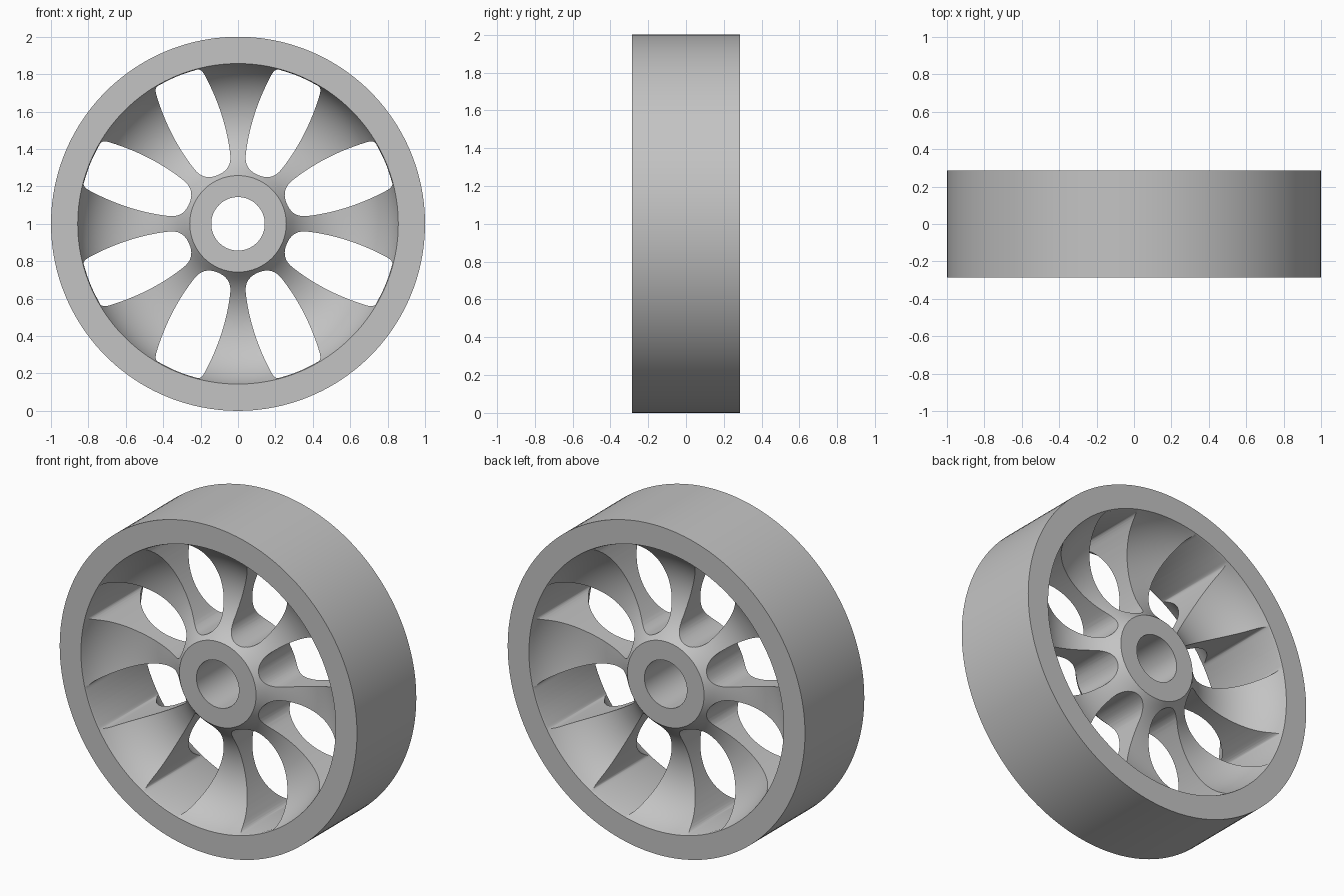
import bpy, bmesh, math
from mathutils import Vector, Matrix
from mathutils.geometry import interpolate_bezier

cube = bpy.data.objects.get("Cube")
if cube:
    bpy.data.objects.remove(cube, do_unlink=True)

SEGMENTS = 160
SPOKES = 8
HALF_WIDTH = 0.285      # rim half width
HUB_HALF = 0.195        # hub half width
RIM_IN, HUB_OUT, BORE = 0.857, 0.258, 0.143
ARC_C, ARC_Y, ARC_R = 0.537, 0.385, 0.335   # hollow of the web

grey = bpy.data.materials.new("plain_grey")
grey.use_nodes = True
colour = (0.55, 0.55, 0.55, 1)
grey.diffuse_color = colour
grey.node_tree.nodes["Principled BSDF"].inputs["Base Color"].default_value = colour


def make_object(name, bm):
    bmesh.ops.recalc_face_normals(bm, faces=bm.faces)
    mesh = bpy.data.meshes.new(name)
    bm.to_mesh(mesh)
    bm.free()
    mesh.materials.append(grey)
    obj = bpy.data.objects.new(name, mesh)
    bpy.context.collection.objects.link(obj)
    return obj


def web_side(steps=26):
    """Hollow arc from the hub edge to the rim edge, as (radius, depth)."""
    a0 = math.atan2(HUB_HALF - ARC_Y, HUB_OUT - ARC_C)
    a1 = math.atan2(HALF_WIDTH - ARC_Y, RIM_IN - ARC_C)
    arc = [(ARC_C + ARC_R * math.cos(a0 + (a1 - a0) * i / steps),
            ARC_Y + ARC_R * math.sin(a0 + (a1 - a0) * i / steps))
           for i in range(1, steps)]
    return [(HUB_OUT, HUB_HALF)] + arc + [(RIM_IN, HALF_WIDTH)]


# Wheel body: one closed section turned about the axle
half = [(BORE, HUB_HALF)] + web_side() + [(1.0, HALF_WIDTH)]
section = half + [(r, -y) for r, y in reversed(half)]
bm = bmesh.new()
rings = []
for s in range(SEGMENTS):
    a = math.tau * s / SEGMENTS
    rings.append([bm.verts.new((r * math.cos(a), y, 1 + r * math.sin(a)))
                  for r, y in section])
for s in range(SEGMENTS):
    here, there = rings[s], rings[(s + 1) % SEGMENTS]
    for i in range(len(section)):
        j = (i + 1) % len(section)
        bm.faces.new((here[i], here[j], there[j], there[i]))
wheel = make_object("spoked_wheel", bm)


# Opening outline: rounded inner end, bowed sides, small outer corners
def bezier(a, b, c, d, count):
    pts = [Vector((p[0], p[1], 0)) for p in (a, b, c, d)]
    return interpolate_bezier(*pts, count)[:-1]


side = bezier((0.282, 0), (0.282, 0.05), (0.302, 0.088), (0.36, 0.104), 10)
side += bezier((0.36, 0.104), (0.48, 0.138), (0.63, 0.157), (0.80, 0.140), 16)
side += bezier((0.80, 0.140), (0.83, 0.137), (0.848, 0.128), (0.846, 0.105), 7)
side += bezier((0.846, 0.105), (0.850, 0.07), (0.853, 0.035), (0.853, 0), 6)
side.append(Vector((0.853, 0, 0)))
outline = side + [Vector((p.x, -p.y, 0)) for p in reversed(side[1:-1])]

# Cutters: one straight prism between each pair of spokes
bm = bmesh.new()
for k in range(SPOKES):
    turn = Matrix.Rotation(math.tau * (k + 0.5) / SPOKES, 3, 'Z')
    flat = [turn @ p for p in outline]
    front = [bm.verts.new((p.x, -0.5, 1 + p.y)) for p in flat]
    back = [bm.verts.new((p.x, 0.5, 1 + p.y)) for p in flat]
    bm.faces.new(front)
    bm.faces.new(back[::-1])
    for i in range(len(flat)):
        j = (i + 1) % len(flat)
        bm.faces.new((front[i], back[i], back[j], front[j]))
cutter = make_object("opening_cutters", bm)

bpy.context.view_layer.objects.active = wheel
wheel.select_set(True)
cut = wheel.modifiers.new("openings", 'BOOLEAN')
cut.operation = 'DIFFERENCE'
cut.solver = 'EXACT'
cut.object = cutter
bpy.ops.object.modifier_apply(modifier=cut.name)
bpy.data.objects.remove(cutter, do_unlink=True)

bpy.ops.object.select_all(action='DESELECT')
wheel.select_set(True)
bpy.ops.object.shade_smooth_by_angle(angle=math.radians(30))
